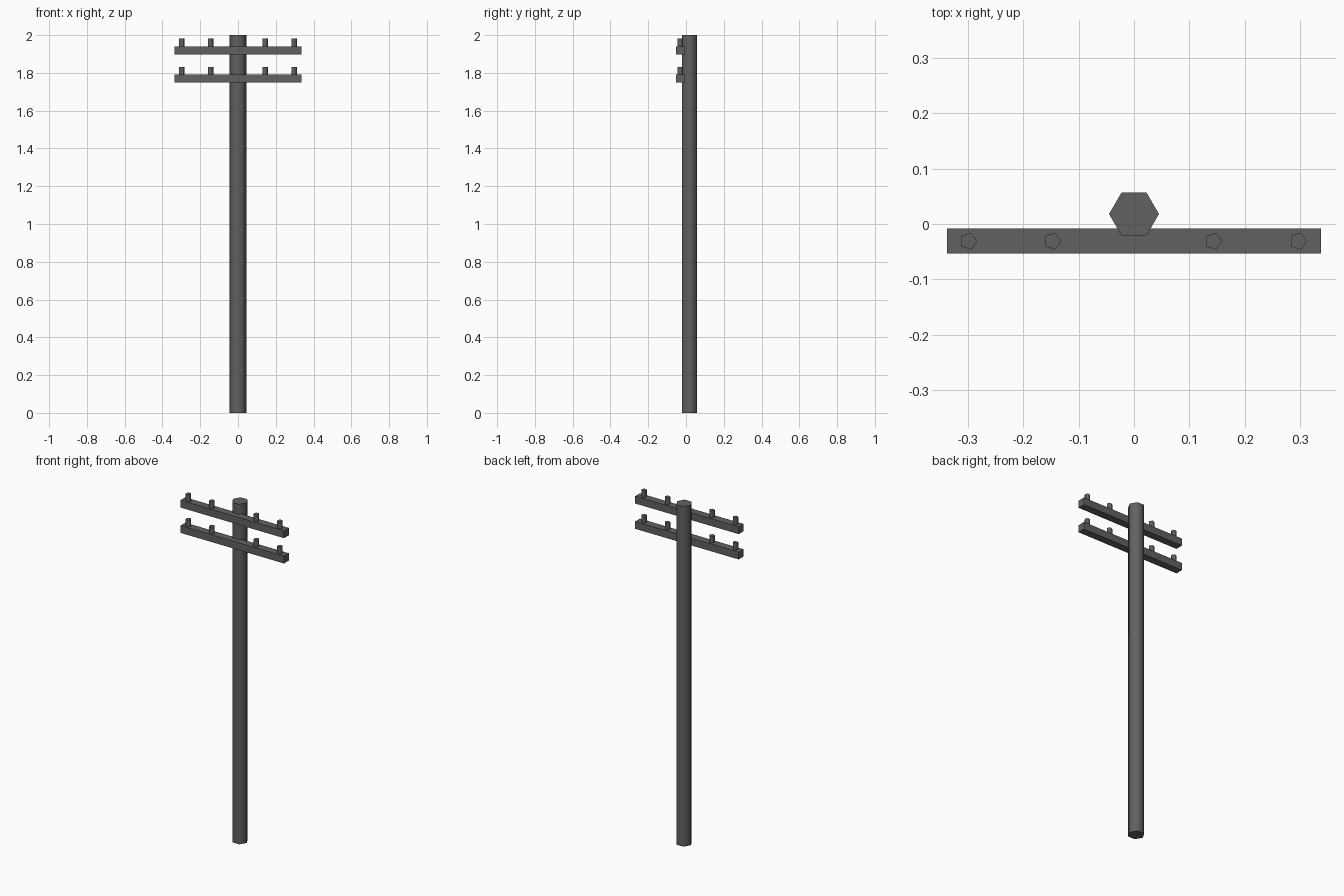
import bpy
import math

if "Cube" in bpy.data.objects:
    bpy.data.objects.remove(bpy.data.objects["Cube"], do_unlink=True)

# One dark grey for the whole pole
grey = bpy.data.materials.new("dark_grey")
grey.use_nodes = True
colour = (0.12, 0.12, 0.12, 1)
grey.diffuse_color = colour
grey.node_tree.nodes["Principled BSDF"].inputs["Base Color"].default_value = colour


def prism(name, sides, radius, x, y, bottom, top):
    """Upright prism with one corner towards +x, soft sides and crisp caps."""
    bpy.ops.mesh.primitive_cylinder_add(
        vertices=sides, radius=radius, depth=top - bottom,
        location=(x, y, (bottom + top) / 2), rotation=(0, 0, -math.pi / 2))
    finish(name)
    bpy.ops.object.shade_smooth_by_angle(angle=math.radians(80))


def box(name, size, centre):
    bpy.ops.mesh.primitive_cube_add(size=1, location=centre)
    bpy.context.object.scale = size
    finish(name)


def finish(name):
    obj = bpy.context.object
    obj.name = name
    obj.data.materials.append(grey)
    bpy.ops.object.transform_apply(location=False, rotation=True, scale=True)


# Six-sided pole
prism("pole", 6, 0.045, 0, 0.018, 0, 2)

# Two crossarms, each carrying four five-sided insulator pegs
arm_height = 0.043
for level, arm_top in (("upper", 1.941), ("lower", 1.792)):
    box(level + "_crossarm", (0.674, 0.045, arm_height),
        (0, -0.031, arm_top - arm_height / 2))
    for i, x in enumerate((-0.299, -0.147, 0.143, 0.296)):
        prism(f"{level}_insulator_{i + 1}", 5, 0.016, x, -0.031,
              arm_top - 0.005, arm_top + 0.04)
